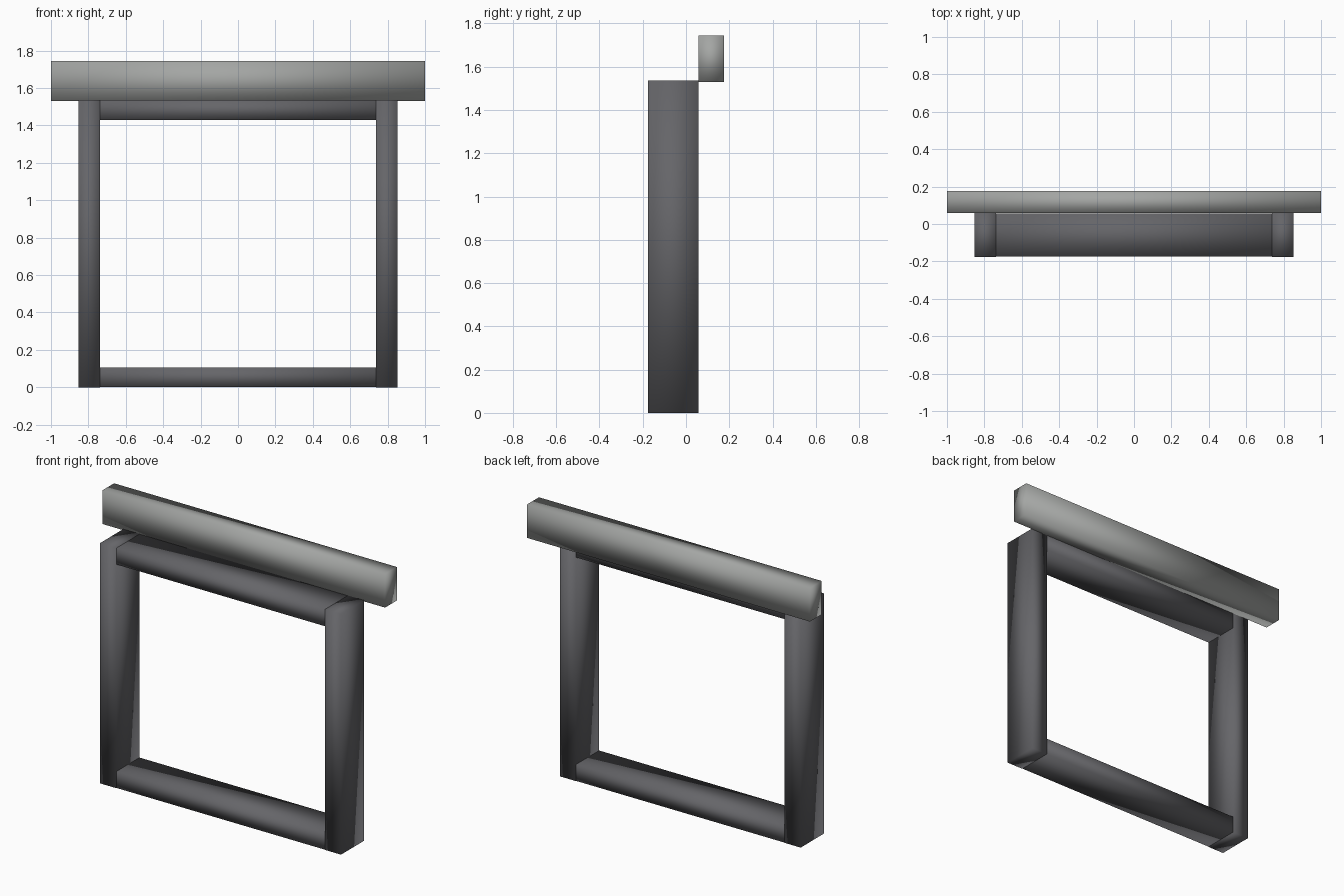
import bpy

if "Cube" in bpy.data.objects:
    bpy.data.objects.remove(bpy.data.objects["Cube"])


def paint(name, rgb):
    mat = bpy.data.materials.new(name)
    mat.diffuse_color = (*rgb, 1)
    mat.use_nodes = True
    mat.node_tree.nodes["Principled BSDF"].inputs["Base Color"].default_value = mat.diffuse_color
    return mat


def box(name, lo, hi, mat):
    """Smooth-shaded beam between two opposite corners."""
    bpy.ops.mesh.primitive_cube_add(size=1)
    obj = bpy.context.object
    obj.name = name
    obj.location = [(a + b) / 2 for a, b in zip(lo, hi)]
    obj.scale = [b - a for a, b in zip(lo, hi)]
    bpy.ops.object.transform_apply(location=True, rotation=False, scale=True)
    bpy.ops.object.shade_smooth()
    obj.data.materials.append(mat)
    return obj


dark = paint("dark_frame", (0.13, 0.13, 0.14))
light = paint("light_beam", (0.37, 0.38, 0.37))

FRONT, MID, BACK = -0.176, 0.058, 0.176
OUTER, INNER, TOP, RAIL = 0.852, 0.737, 1.537, 0.107
GAP = 0.001  # keeps rail faces just inside the post faces

# Upright posts
for side, x0, x1 in (("left", -OUTER, -INNER), ("right", INNER, OUTER)):
    box(side + "_post", (x0, FRONT, 0), (x1, MID, TOP), dark)

# Sill and head rails running through the posts
for name, z0, z1 in (("bottom_rail", GAP, RAIL), ("top_rail", TOP - RAIL, TOP - GAP)):
    box(name, (-OUTER + GAP, FRONT + GAP, z0), (OUTER - GAP, MID - GAP, z1), dark)

# Wide lintel beam behind the top of the frame
box("lintel_beam", (-1, MID, 1.53), (1, BACK, 1.745), light)
